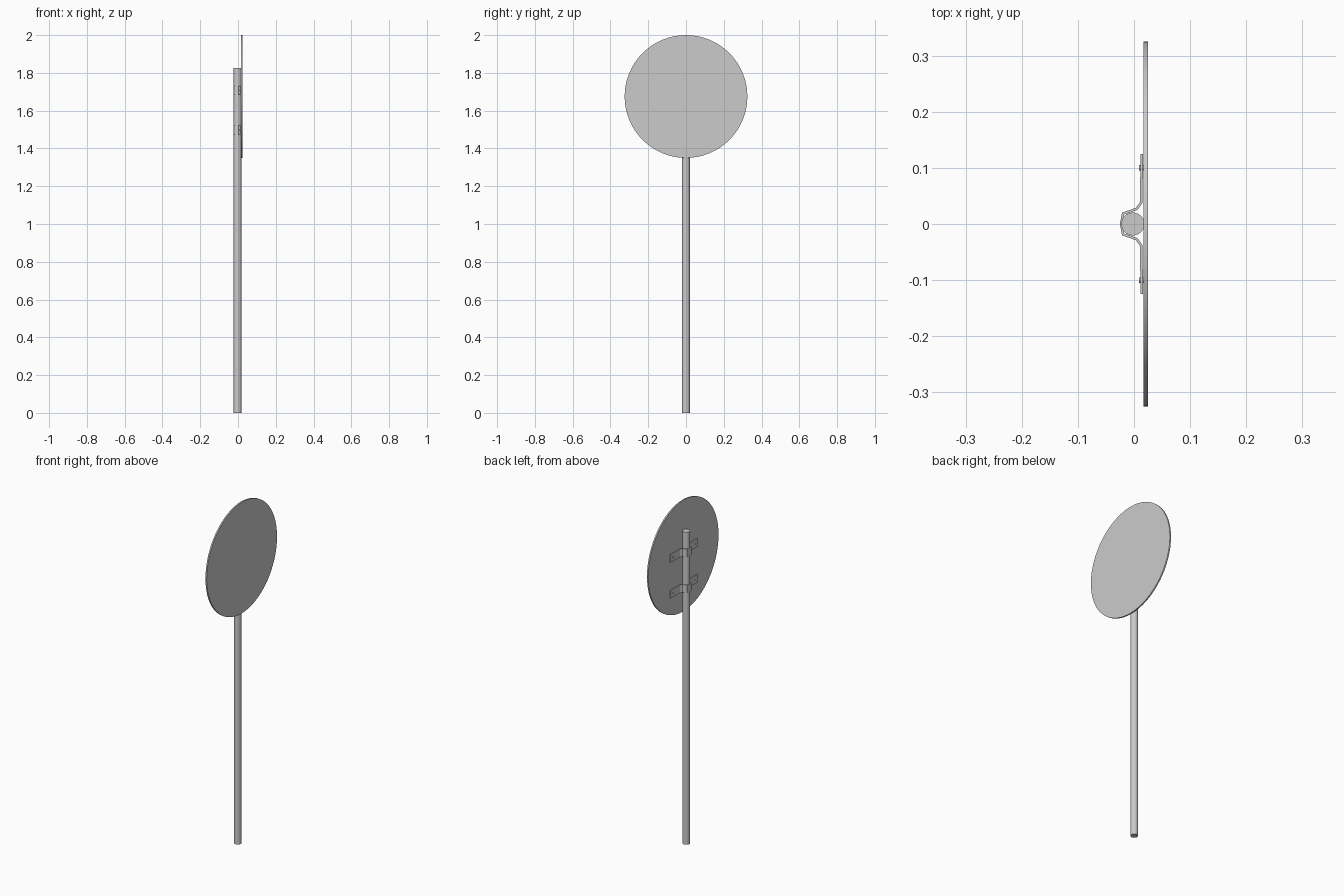
import bpy, bmesh, math
from mathutils import Vector

if "Cube" in bpy.data.objects:
    bpy.data.objects.remove(bpy.data.objects["Cube"])


def cylinder(name, radius, depth, loc, sides, along_x=False):
    rot = (0, math.pi / 2, 0) if along_x else (0, 0, 0)
    bpy.ops.mesh.primitive_cylinder_add(vertices=sides, radius=radius, depth=depth,
                                        location=loc, rotation=rot)
    ob = bpy.context.object
    ob.name = name
    bpy.ops.object.shade_smooth_by_angle(angle=math.radians(40))
    return ob


def strap(name, path, thick, z, height):
    # offset an open path to both sides, then extrude it upward
    pts = [Vector(p) for p in path]
    left, right = [], []
    for i, p in enumerate(pts):
        dirs = []
        if i > 0:
            dirs.append((p - pts[i - 1]).normalized())
        if i < len(pts) - 1:
            dirs.append((pts[i + 1] - p).normalized())
        t = sum(dirs, Vector((0, 0))).normalized()
        n = Vector((-t.y, t.x)) * (thick / 2 / t.dot(dirs[0]))
        left.append(p + n)
        right.append(p - n)
    bm = bmesh.new()
    rings = []
    for l, r in zip(left, right):
        rings.append([bm.verts.new((q.x, q.y, z + h)) for q, h in
                      ((l, -height / 2), (r, -height / 2), (r, height / 2), (l, height / 2))])
    for a, b in zip(rings, rings[1:]):
        for k in range(4):
            bm.faces.new((a[k], a[(k + 1) % 4], b[(k + 1) % 4], b[k]))
    bm.faces.new(rings[0])
    bm.faces.new(rings[-1])
    bmesh.ops.recalc_face_normals(bm, faces=bm.faces)
    me = bpy.data.meshes.new(name)
    bm.to_mesh(me)
    bm.free()
    ob = bpy.data.objects.new(name, me)
    bpy.context.collection.objects.link(ob)
    return ob


# post
cylinder("post", 0.0205, 1.827, (-0.002, 0, 0.9135), 24)

# round sign plate, facing +x
cylinder("sign_plate", 0.325, 0.008, (0.021, 0, 1.675), 64, along_x=True)

# clamp straps wrapped round the back of the post, with bolts
half = [(0.0142, 0.125), (0.0125, 0.038), (0.005, 0.027), (-0.0195, 0.0185)]
path = half + [(-0.0228, 0.0)] + [(x, -y) for x, y in reversed(half)]
for label, z in (("lower", 1.498), ("upper", 1.708)):
    strap(label + "_clamp", path, 0.0045, z, 0.047)
    for side, y in (("left", -0.1), ("right", 0.1)):
        cylinder(f"{label}_{side}_bolt", 0.005, 0.008, (0.013, y, z), 12, along_x=True)
